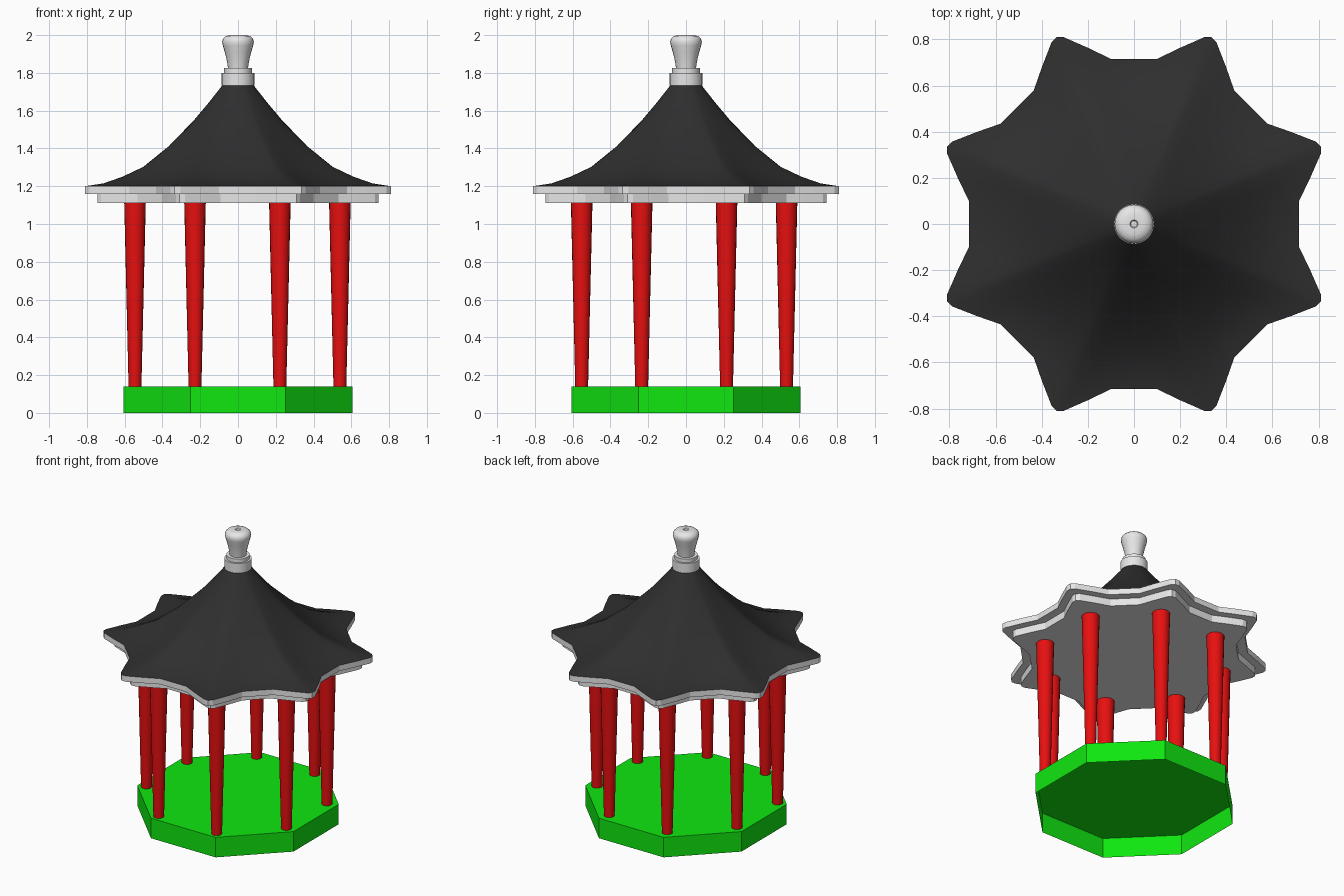
import bpy, bmesh, math

if "Cube" in bpy.data.objects:
    bpy.data.objects.remove(bpy.data.objects["Cube"])


def material(name, rgb):
    m = bpy.data.materials.new(name)
    m.diffuse_color = (*rgb, 1)
    m.use_nodes = True
    m.node_tree.nodes["Principled BSDF"].inputs["Base Color"].default_value = m.diffuse_color
    return m


RED = material("column red", (0.8, 0.005, 0.005))
GREEN = material("base green", (0.005, 0.8, 0.005))
BLACK = material("roof black", (0.028, 0.028, 0.028))
WHITE = material("trim white", (0.8, 0.8, 0.8))


def circle(r, z, n=24, cx=0, cy=0, turn=0):
    return [(cx + r * math.cos(turn + 2 * math.pi * i / n),
             cy + r * math.sin(turn + 2 * math.pi * i / n), z) for i in range(n)]


# One roof tip: angle from the tip axis, radius relative to the tip
TIP = [(-14.5, 0.825), (-8.0, 0.899), (-1.9, 0.987), (0, 1.0),
       (1.9, 0.987), (8.0, 0.899), (14.5, 0.825)]


def star(r, z, amount=1.0):
    """Eight-pointed ring; amount 0 gives a plain circle."""
    pts = []
    for k in range(8):
        for d, f in TIP:
            a = math.radians(22.5 + 45 * k + d)
            rr = r * (1 - (1 - f) * amount)
            pts.append((rr * math.cos(a), rr * math.sin(a), z))
    return pts


def loft(name, rings, mat, bottom=False, top=False, smooth=None):
    bm = bmesh.new()
    loops = [[bm.verts.new(p) for p in ring] for ring in rings]
    n = len(loops[0])
    for a, b in zip(loops, loops[1:]):
        for i in range(n):
            j = (i + 1) % n
            bm.faces.new((a[i], a[j], b[j], b[i]))
    if bottom:
        bm.faces.new(loops[0][::-1])
    if top:
        bm.faces.new(loops[-1])
    me = bpy.data.meshes.new(name)
    bm.to_mesh(me)
    bm.free()
    me.materials.append(mat)
    ob = bpy.data.objects.new(name, me)
    bpy.context.collection.objects.link(ob)
    if smooth:
        bpy.ops.object.select_all(action='DESELECT')
        ob.select_set(True)
        bpy.context.view_layer.objects.active = ob
        bpy.ops.object.shade_smooth_by_angle(angle=math.radians(smooth))
    return ob


# Octagonal base, open underneath
T = math.pi / 8
loft("base", [circle(0.655, 0, 8, turn=T), circle(0.655, 0.14, 8, turn=T)], GREEN, top=True)

# Eight columns that widen upwards
for k in range(8):
    a = T + k * math.pi / 4
    x, y = 0.587 * math.cos(a) - 0.003, 0.587 * math.sin(a) - 0.01
    loft(f"column_{k + 1}", [circle(0.034, 0.14, 20, x, y), circle(0.057, 1.11, 20, x, y)],
         RED, smooth=40)

# Stepped star-shaped eaves
loft("eaves", [star(0.806, 1.11), star(0.806, 1.16), star(0.876, 1.16), star(0.876, 1.2)],
     WHITE, bottom=True)

# Swept roof, star at the eaves and round at the peak
ROOF = [(0.876, 1.2, 1), (0.77, 1.215, 0.9), (0.66, 1.25, 0.7), (0.54, 1.302, 0.5),
        (0.39, 1.412, 0.3), (0.24, 1.55, 0.12), (0.16, 1.64, 0.05), (0.083, 1.735, 0)]
loft("roof", [star(*p) for p in ROOF], BLACK, smooth=60)

# Finial with two collars, a flared body and a dimple on top
FINIAL = [(0.087, 1.733), (0.087, 1.8), (0.074, 1.8), (0.074, 1.825), (0.053, 1.825),
          (0.058, 1.86), (0.07, 1.91), (0.08, 1.945), (0.084, 1.965), (0.079, 1.982),
          (0.066, 1.994), (0.045, 2.0), (0.018, 2.0), (0.014, 1.994)]
loft("finial", [circle(r, z) for r, z in FINIAL], WHITE, bottom=True, top=True, smooth=40)
